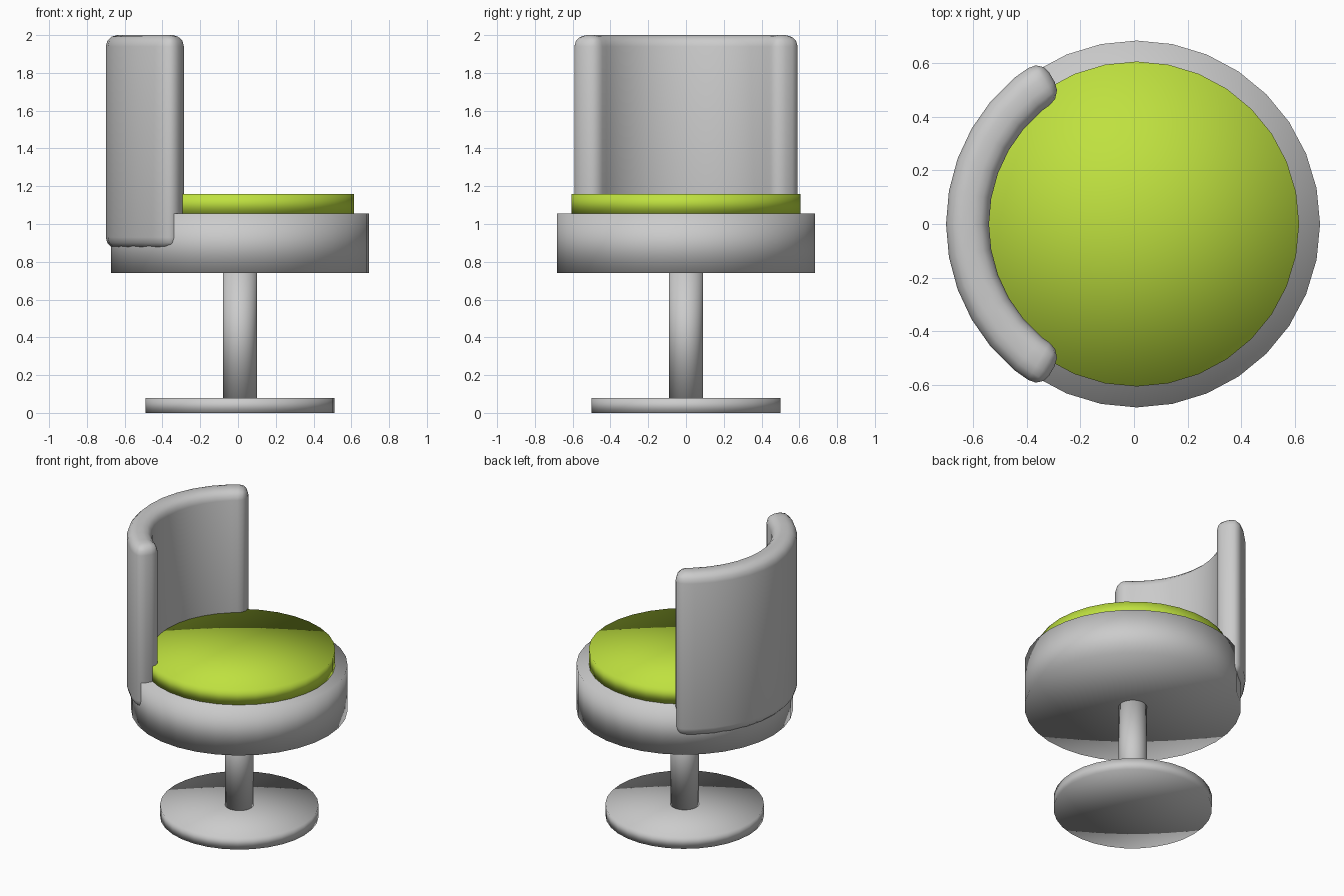
import bpy, bmesh, math

if "Cube" in bpy.data.objects:
    bpy.data.objects.remove(bpy.data.objects["Cube"])

CX = 0.01  # shared axis of all round parts


def material(name, rgb):
    m = bpy.data.materials.new(name)
    m.diffuse_color = (*rgb, 1)
    m.use_nodes = True
    m.node_tree.nodes["Principled BSDF"].inputs["Base Color"].default_value = m.diffuse_color
    return m


grey = material("light_grey", (0.6, 0.6, 0.6))
lime = material("lime_green", (0.52, 0.75, 0.05))


def disc(name, radius, z0, z1, mat, sides=32):
    bpy.ops.mesh.primitive_cylinder_add(
        vertices=sides, radius=radius, depth=z1 - z0,
        end_fill_type='TRIFAN', location=(CX, 0, (z0 + z1) / 2))
    ob = bpy.context.object
    ob.name = name
    ob.data.materials.append(mat)
    bpy.ops.object.shade_smooth()
    return ob


# Pedestal, seat and cushion
disc("base_plate", 0.50, 0.0, 0.08, grey)
disc("pedestal_post", 0.09, 0.08, 0.74, grey)
disc("seat_body", 0.683, 0.74, 1.055, grey)
disc("seat_cushion", 0.605, 1.055, 1.16, lime)

# Curved backrest: a rectangular section swept round the seat axis
INNER, OUTER, LOW, HIGH = 0.55, 0.71, 0.87, 2.0
HALF_ANGLE, STEPS = math.radians(60), 12
bm = bmesh.new()
rings = []
for i in range(STEPS + 1):
    a = -HALF_ANGLE + 2 * HALF_ANGLE * i / STEPS
    rings.append([bm.verts.new((CX - r * math.cos(a), r * math.sin(a), z))
                  for r, z in ((INNER, LOW), (OUTER, LOW),
                               (OUTER, HIGH), (INNER, HIGH))])
for r0, r1 in zip(rings, rings[1:]):
    for k in range(4):
        n = (k + 1) % 4
        bm.faces.new((r0[k], r0[n], r1[n], r1[k]))
bm.faces.new(rings[0])
bm.faces.new(rings[-1])
bmesh.ops.recalc_face_normals(bm, faces=bm.faces)
mesh = bpy.data.meshes.new("backrest")
bm.to_mesh(mesh)
bm.free()
backrest = bpy.data.objects.new("backrest", mesh)
bpy.context.collection.objects.link(backrest)
mesh.materials.append(grey)
mesh.shade_smooth()

# Soft rounded edges
bevel = backrest.modifiers.new("rounded_edges", 'BEVEL')
bevel.width = 0.06
bevel.segments = 3
bevel.limit_method = 'ANGLE'
bevel.angle_limit = math.radians(40)
